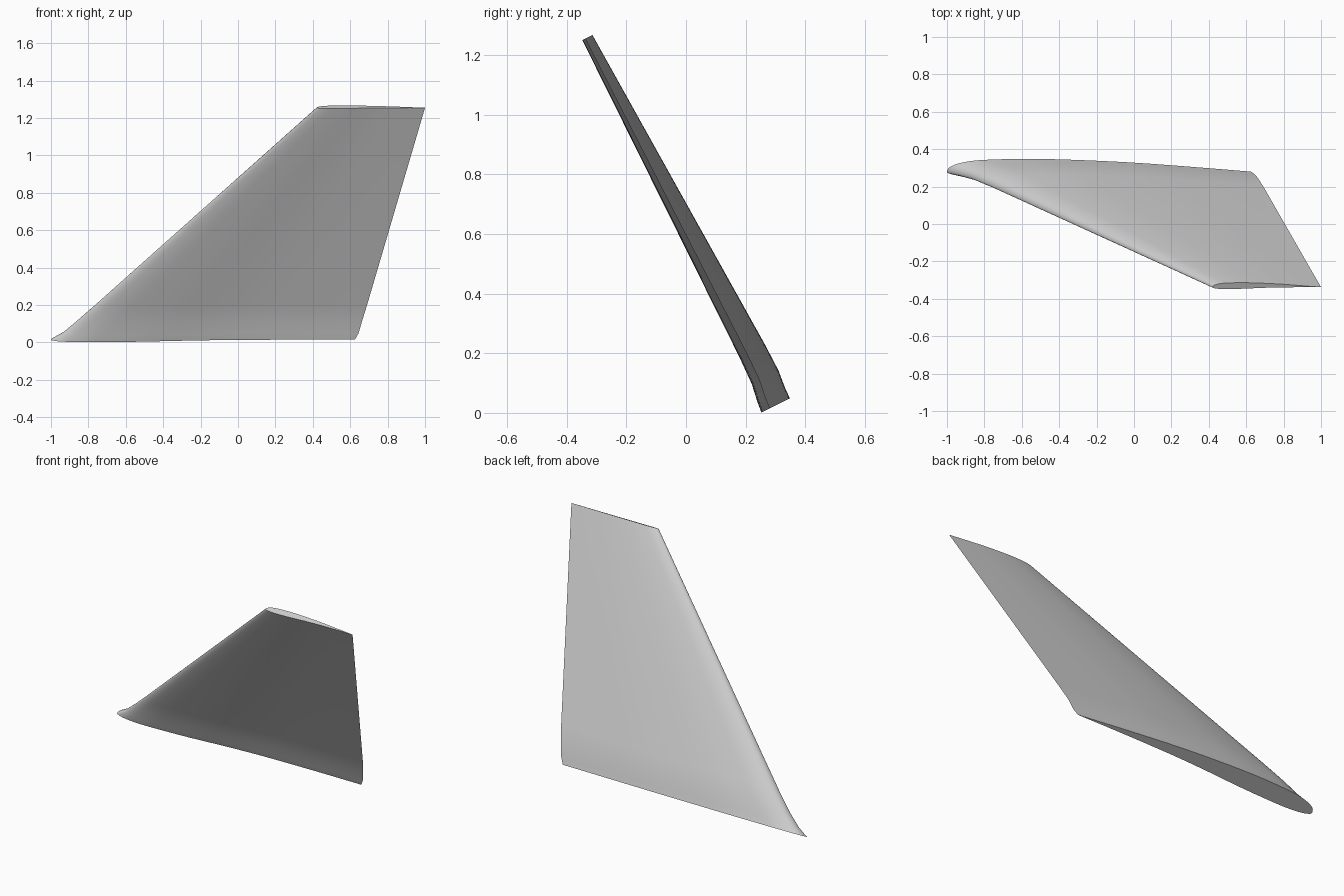
import bpy
import bmesh
from mathutils import Vector

cube = bpy.data.objects.get("Cube")
if cube:
    bpy.data.objects.remove(cube, do_unlink=True)

# Light grey paint
paint = bpy.data.materials.new("light_grey")
paint.use_nodes = True
grey = (0.6, 0.6, 0.6, 1)
paint.diffuse_color = grey
paint.node_tree.nodes["Principled BSDF"].inputs["Base Color"].default_value = grey

# Cambered aerofoil as (chord fraction, height), trailing edge over the nose and back
AEROFOIL = [(1, 0), (.8, .018), (.6, .034), (.4, .044), (.26, .047), (.14, .044),
            (.08, .039), (.035, .029), (.009, .016), (0, 0), (.01, -.008),
            (.04, -.0145), (.1, -.0185), (.18, -.018), (.3, -.0145),
            (.45, -.007), (.6, -.002), (.8, 0), (1, 0)]

# Span stations: leading x, trailing x, chord line y, chord line z
STATIONS = [(-1, .625, .28, .015), (-.937, .645, .266, .05), (-.865, .662, .246, .11),
            (-.762, .69, .203, .2), (.42, 1, -.338, 1.255)]

# Direction of section height, square to the leaning span
UP = Vector((0, .895, .446))


def smooth_path(points, steps):
    """Catmull-Rom curve through the points."""
    pts = [Vector(p) for p in points]
    pts = [2 * pts[0] - pts[1]] + pts + [2 * pts[-1] - pts[-2]]
    path = []
    for a, b, c, d in zip(pts, pts[1:], pts[2:], pts[3:]):
        for i in range(steps):
            t = i / steps
            path.append(b + (c - a) * t / 2 + (2 * a - 5 * b + 4 * c - d) * t**2 / 2
                        + (3 * b - a - 3 * c + d) * t**3 / 2)
    return path


# Swept fin lofted from root to tip, with flat end caps
bm = bmesh.new()
section = smooth_path(AEROFOIL, 4)
rings = []
for lead, trail, y, z in STATIONS:
    chord = trail - lead
    rings.append([bm.verts.new(Vector((lead + p.x * chord, y, z)) + UP * p.y * chord)
                  for p in section])
count = len(section)
for low, high in zip(rings, rings[1:]):
    for i in range(count):
        j = (i + 1) % count
        bm.faces.new((low[i], low[j], high[j], high[i]))
bm.faces.new(rings[0])
bm.faces.new(rings[-1])
bmesh.ops.recalc_face_normals(bm, faces=bm.faces)

mesh = bpy.data.meshes.new("swept_fin")
bm.to_mesh(mesh)
bm.free()
mesh.materials.append(paint)
fin = bpy.data.objects.new("swept_fin", mesh)
bpy.context.collection.objects.link(fin)

# Smooth skin with crisp trailing edge and caps
bpy.ops.object.select_all(action="DESELECT")
fin.select_set(True)
bpy.context.view_layer.objects.active = fin
bpy.ops.object.shade_smooth_by_angle(angle=0.6)
